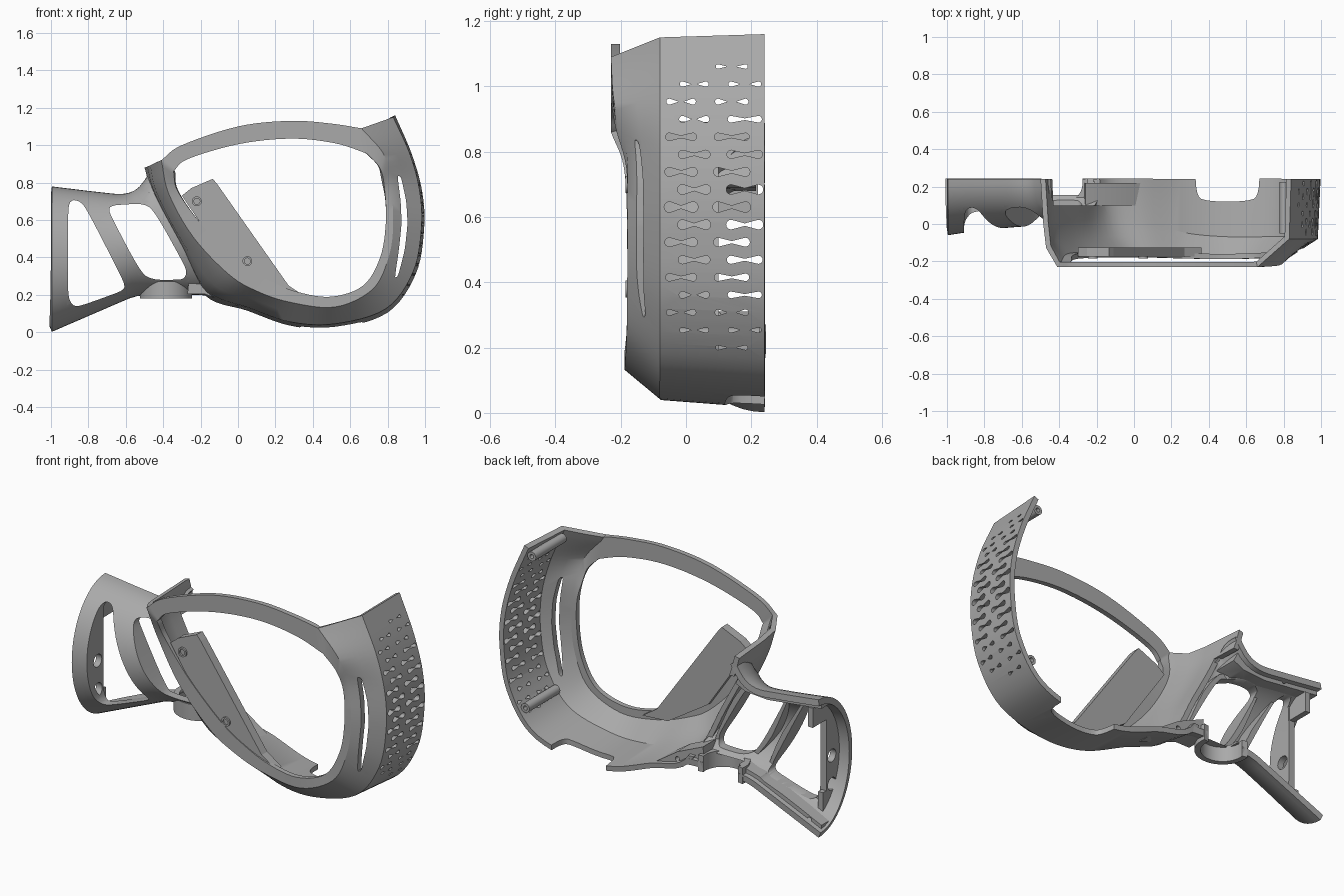
import bpy, bmesh, math
from mathutils import Vector

if "Cube" in bpy.data.objects:
    bpy.data.objects.remove(bpy.data.objects["Cube"])

grey = bpy.data.materials.new("plastic_grey")
grey.use_nodes = True
grey.diffuse_color = (0.4, 0.4, 0.4, 1)
grey.node_tree.nodes["Principled BSDF"].inputs["Base Color"].default_value = (0.4, 0.4, 0.4, 1)


def finish(name, bm, recalc=True):
    if recalc:
        bmesh.ops.recalc_face_normals(bm, faces=bm.faces)
    mesh = bpy.data.meshes.new(name)
    bm.to_mesh(mesh)
    bm.free()
    mesh.materials.append(grey)
    obj = bpy.data.objects.new(name, mesh)
    bpy.context.collection.objects.link(obj)
    return obj


def activate(obj):
    bpy.ops.object.select_all(action='DESELECT')
    obj.select_set(True)
    bpy.context.view_layer.objects.active = obj


def smooth(obj, angle=32):
    activate(obj)
    bpy.ops.object.shade_smooth_by_angle(angle=math.radians(angle))


def apply(obj, kind, **settings):
    mod = obj.modifiers.new(kind, kind)
    for key, value in settings.items():
        setattr(mod, key, value)
    activate(obj)
    bpy.ops.object.modifier_apply(modifier=mod.name)


def boolean(obj, tool, op='DIFFERENCE', keep=False):
    apply(obj, 'BOOLEAN', object=tool, operation=op, solver='EXACT')
    if not keep:
        bpy.data.objects.remove(tool)


def prism(name, outlines, lo, hi, axis='y'):
    """Extrude flat outlines between lo and hi along one axis."""
    place = {'x': lambda p, d: (d, p[0], p[1]),
             'y': lambda p, d: (p[0], d, p[1]),
             'z': lambda p, d: (p[0], p[1], d)}[axis]
    bm = bmesh.new()
    for pts in outlines:
        a = [bm.verts.new(place(p, lo)) for p in pts]
        b = [bm.verts.new(place(p, hi)) for p in pts]
        bm.faces.new(a)
        bm.faces.new(b[::-1])
        for i in range(len(a)):
            j = (i + 1) % len(a)
            bm.faces.new((a[i], b[i], b[j], a[j]))
    return finish(name, bm)


def arc(cx, cy, r, start=0, end=360, n=16):
    step = (end - start) / (n if end - start == 360 else n - 1)
    return [(cx + r * math.cos(math.radians(start + step * i)),
             cy + r * math.sin(math.radians(start + step * i))) for i in range(n)]


def rounded(pts, rounds=3):
    pts = [Vector(p) for p in pts]
    for k in range(rounds):
        f = 0.14 if k == 0 else 0.25
        pts = [q for i, p in enumerate(pts) for q in
               (p.lerp(pts[i - 1], f), p.lerp(pts[(i + 1) % len(pts)], f))]
    return pts


def spline(pts, n=6):
    """Catmull-Rom curve through the points."""
    pts = [Vector(p) for p in pts]
    ext = [pts[0] * 2 - pts[1]] + pts + [pts[-1] * 2 - pts[-2]]
    out = []
    for a, b, c, d in zip(ext, ext[1:], ext[2:], ext[3:]):
        for k in range(n):
            t = k / n
            out.append((b * 2 + (c - a) * t + (a * 2 - b * 5 + c * 4 - d) * t * t
                        + (b * 3 - a - c * 3 + d) * t ** 3) / 2)
    return out + [pts[-1]]


def strip(bm, rows):
    grid = [[bm.verts.new(p) for p in row] for row in rows]
    for r, s in zip(grid, grid[1:]):
        for i in range(len(r) - 1):
            bm.faces.new((r[i], s[i], s[i + 1], r[i + 1]))


def at_y(pts, y):
    return [(x, y, z) for x, z in pts]


# Body shell: open top bar, plus a deep wall round the right, bottom and left
bar_outer = [(-.41, .92), (-.3, 1.0), (0, 1.1), (.28, 1.13), (.5, 1.115), (.66, 1.09)]
bar_inner = [(-.345, .86), (-.27, .925), (0, 1.005), (.28, 1.035), (.52, 1.01), (.69, .955)]
back = [(.84, 1.16), (.93, .95), (.985, .75), (.995, .55), (.95, .31), (.8, .105),
        (.52, .02), (.28, .035), (.05, .115), (-.18, .2), (-.32, .48), (-.455, .74), (-.5, .88)]
middle = at_y([(.83, 1.15), (.92, .95), (.972, .75), (.98, .55), (.935, .32), (.79, .125), (.52, .045)], -.08)
middle += [(.28, -.06, .055), (.06, 0, .13), (-.16, .04, .22), (-.31, .01, .48), (-.445, .01, .74), (-.485, 0, .885)]
rim = [(.66, -.23, 1.09), (.78, -.22, .95), (.815, -.182, .8), (.83, -.18, .58), (.805, -.18, .4),
       (.72, -.182, .23), (.52, -.188, .135), (.28, -.185, .16), (.1, -.18, .22), (-.05, -.18, .31),
       (-.24, -.18, .51), (-.37, -.185, .74), (-.41, -.23, .92)]
opening = [(.69, -.23, .955), (.762, -.215, .87), (.785, -.183, .75), (.79, -.18, .58), (.76, -.18, .4),
           (.67, -.182, .25), (.5, -.188, .19), (.32, -.185, .215), (.16, -.18, .28), (.02, -.18, .37),
           (-.18, -.18, .56), (-.32, -.19, .75), (-.345, -.23, .86)]
# The bevel bulges along the left diagonal and stays flat elsewhere
bevel = []
for i, (m, r) in enumerate(zip(middle, rim)):
    m, r = Vector(m), Vector(r)
    out = Vector((m.x - r.x, 0, m.z - r.z)).normalized()
    bevel.append((m + r) / 2 + (out - Vector((0, .5, 0))) * (.025 if i > 8 else 0))
bm = bmesh.new()
strip(bm, [spline(at_y(bar_outer, -.23)), spline(at_y(bar_inner, -.23))])
strip(bm, [spline(row) for row in (at_y(back, .24), middle, bevel, rim, opening)])
bmesh.ops.remove_doubles(bm, verts=bm.verts, dist=.001)
body = finish("body_shell", bm, recalc=False)
apply(body, 'SOLIDIFY', thickness=.028, offset=-1, use_even_offset=True)

# Slot in the bevel, notch in the bottom wall, low stretch of the diagonal wall
slot = [(.852, .84), (.872, .83), (.9, .7), (.907, .58), (.892, .44), (.856, .3),
        (.838, .29), (.86, .44), (.875, .58), (.87, .7)]
boolean(body, prism("slot_cutter", [rounded(slot, 2)], -.3, -.04))
notch = rounded([(.33, .12), (.67, .12), (.67, .4), (.33, .4)])
boolean(body, prism("notch_cutter", [notch], -.1, .16, 'z'))
gap = [(-.6, .25), (-.1, .25), (-.1, .4), (-.35, .77), (-.6, .77)]
boolean(body, prism("gap_cutter", [gap], .1, .3))

# Vent holes: waisted pairs in the middle rows, teardrops in the outer rows
holes = []
for row in range(17):
    z = .2 + row * .0538
    away = abs(row - 8) / 8
    shift = 0 if row % 2 else -.04
    for centre, half in ((.025, .036), (.18, .042)):
        if row in (0, 16) and centre < .1:
            continue
        yc, r = centre + shift, .016 - .009 * away
        if away < (.7 if centre > .1 else .55):
            waist = r * .25
            holes.append(arc(yc + half, z, r, -115, 115, 11) + [(yc, z + waist)]
                         + arc(yc - half, z, r, 65, 295, 11) + [(yc, z - waist)])
        else:
            holes.append([(yc + half - .028, z)] + arc(yc + half, z, r, -120, 120, 9))
            holes.append([(yc - half + .028, z)] + arc(yc - half, z, r, 60, 300, 9))
holes = [[(min(y, .236), z) for y, z in h] for h in holes]
boolean(body, prism("vent_cutter", holes, .78, 1.1, 'x'))


# Handle: half a tube that runs into the left wall
def at(curve, x):
    for (x0, z0), (x1, z1) in zip(curve, curve[1:]):
        if x <= x1:
            return z0 + (z1 - z0) * (x - x0) / (x1 - x0)
    return curve[-1][1]


top_edge = [(p.x, p.y) for p in spline([(-1, .78), (-.75, .75), (-.61, .74), (-.53, .775), (-.47, .86)])]
low_edge = [(-1, 0), (-.56, .19), (-.48, .2), (-.22, .2), (-.1, .19)]


def handle_section(u, n=28):
    pts = []
    for k in range(n + 1):
        t = math.pi * k / n
        v = (1 - math.cos(t)) / 2
        x = -.995 + u * (.995 - .475 + .305 * v)
        depth = .245 + .055 * (1 - u) ** 2
        z = at(top_edge, x) * (1 - v) + at(low_edge, x) * v
        pts.append((x, .24 - depth * math.sin(t), z))
    return pts


sections = [handle_section(i / 20) for i in range(21)]
bm = bmesh.new()
strip(bm, sections)
handle = finish("handle_shell", bm, recalc=False)
if sum(p.normal.y for p in handle.data.polygons) > 0:
    handle.data.flip_normals()
apply(handle, 'SOLIDIFY', thickness=.035, offset=-1)
bm = bmesh.new()
strip(bm, [s + s[:1] for s in sections])
bmesh.ops.remove_doubles(bm, verts=bm.verts, dist=.0005)
bmesh.ops.holes_fill(bm, edges=bm.edges)
handle_volume = finish("handle_volume", bm)
handle_volume.hide_render = True

# Thick flanges with screw holes along the open back
low = [(-1, -.02), (-.56, .17), (-.48, .18), (-.48, .27), (-.62, .23), (-.87, .12), (-1, .06)]
high = [(-1, .8), (-.5, .8), (-.46, .72), (-.52, .69), (-.66, .68), (-.83, .7), (-1, .72)]
handle_flanges = prism("handle_flanges", [low, high], -.1, .215)
boolean(handle_flanges, handle_volume, 'INTERSECT', keep=True)
body_flange = prism("body_flange", [[(-.27, .205), (-.18, .205), (.05, .12), (.05, .14), (-.1, .24), (-.26, .31)]], .1, .22)
screws = prism("screw_cutter", [arc(x, z, .013) for x, z in ((-.78, .72), (-.92, .075), (-.1, .2))], .17, .3)
boolean(handle_flanges, screws, keep=True)
boolean(body_flange, screws)

# Two handle windows, each with a frame behind the skin
windows = {"outer": [(-.91, .71), (-.83, .7), (-.6, .25), (-.62, .22), (-.87, .13), (-.91, .18)],
           "inner": [(-.7, .66), (-.66, .68), (-.47, .69), (-.27, .33), (-.29, .28), (-.5, .28)]}
for name, corners in windows.items():
    hole = rounded(corners)
    centre = sum(hole, Vector((0, 0))) / len(hole)
    outer = [p + (p - centre).normalized() * .03 for p in hole]
    frame = prism(name + "_window_frame", [outer], -.15, .1)
    cutter = prism("window_cutter", [hole], -.3, .5)
    for part in (frame, handle_flanges, body_flange):
        boolean(part, cutter, keep=True)
    boolean(handle, cutter)
    boolean(frame, handle_volume, 'INTERSECT', keep=True)
    if name == "outer":
        # End wall with two pin holes that also pass through the frame
        wall = [(-.1, .04), (.13, .04), (.13, .2), (.1, .2), (.1, .6), (.22, .6), (.22, .71), (-.1, .71)]
        end_wall = prism("handle_end_wall", [wall], -.945, -.915, 'x')
        boolean(end_wall, handle_volume, 'INTERSECT', keep=True)
        pins = prism("pin_cutter", [arc(.05, .38, .036), arc(.05, .22, .036)], -.97, -.89, 'x')
        boolean(end_wall, pins, keep=True)
        boolean(frame, pins)
        smooth(end_wall)
    smooth(frame)
bpy.data.objects.remove(handle_volume)

# Curved cup under the inner window, open through the handle wall
for part in (handle, body, handle_flanges, body_flange):
    boolean(part, prism("cup_cutter", [arc(-.385, .22, .112, n=32)], .1, .26, 'z'))
    smooth(part)
cup = arc(-.385, .22, .14, 170, 370, 24) + arc(-.385, .22, .11, 370, 170, 24)
smooth(prism("thumb_cup", [cup], .18, .27, 'z'))

# Mounting plate behind the diagonal rim, with two raised rings
plate = [(-.3, .73), (-.25, .77), (-.135, .82), (-.11, .79), (.27, .25), (.36, .19), (.2, .2), (-.05, .36)]
prism("mounting_plate", [plate], -.175, -.125)
for x, z in ((-.22, .7), (.05, .38)):
    ring = prism("plate_ring", [arc(x, z, .026, n=24)], -.185, -.17)
    boolean(ring, prism("ring_cutter", [arc(x, z, .016, n=24)], -.2, -.176))
    smooth(ring)

# Screw posts against the right wall
for x, z in ((.805, 1.1), (.845, .235)):
    post = prism("screw_post", [arc(x, z, .026, n=20)], -.05, .225)
    boolean(post, prism("post_cutter", [arc(x, z, .012, n=12)], .12, .3))
    smooth(post)
